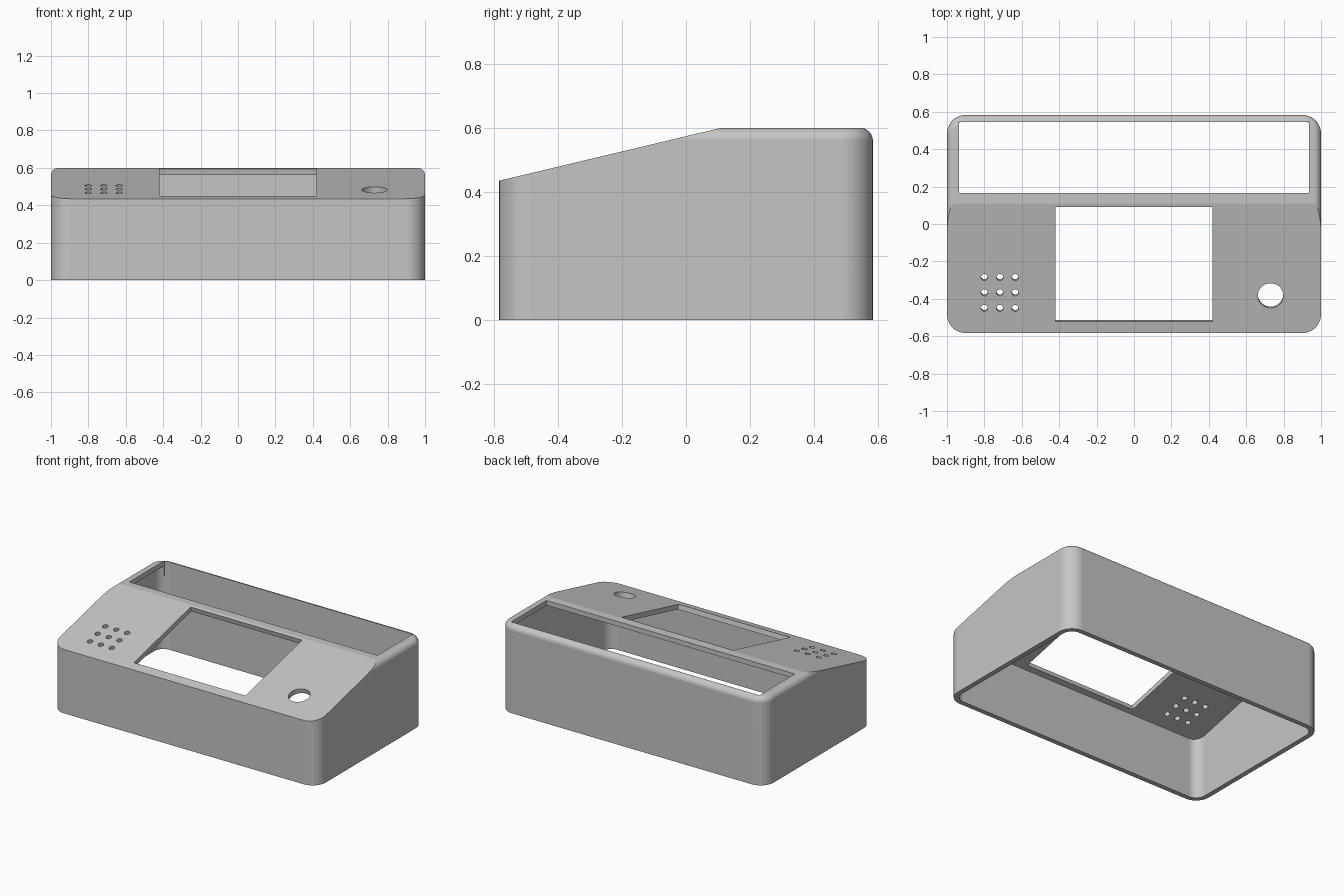
import bpy, bmesh, math
from mathutils import Vector, Matrix

cube = bpy.data.objects.get("Cube")
if cube:
    bpy.data.objects.remove(cube, do_unlink=True)

HX, HY, H = 1.0, 0.583, 0.6          # half width, half depth, height
FRONT_Z, CREST_Y = 0.435, 0.11       # sloped panel: front edge height, rear crest
WALL, CORNER, FILLET = 0.033, 0.1, 0.04
SLOPE = (H - FRONT_Z) / (CREST_Y + HY)
ANGLE = math.atan(SLOPE)
NORMAL = Vector((0, -SLOPE, 1)).normalized()

grey = bpy.data.materials.new("housing grey")
grey.use_nodes = True
grey.diffuse_color = (0.56, 0.56, 0.56, 1)
grey.node_tree.nodes["Principled BSDF"].inputs["Base Color"].default_value = (0.56, 0.56, 0.56, 1)


def make_object(name, bm):
    bmesh.ops.recalc_face_normals(bm, faces=bm.faces)
    mesh = bpy.data.meshes.new(name)
    bm.to_mesh(mesh)
    bm.free()
    mesh.materials.append(grey)
    obj = bpy.data.objects.new(name, mesh)
    bpy.context.collection.objects.link(obj)
    return obj


def rounded_ring(bm, hx, hy, r, z, seg=12):
    ring = []
    for k, (sx, sy) in enumerate([(1, 1), (-1, 1), (-1, -1), (1, -1)]):
        for i in range(seg + 1):
            a = math.pi / 2 * (k + i / seg)
            ring.append(bm.verts.new((sx * (hx - r) + r * math.cos(a),
                                      sy * (hy - r) + r * math.sin(a), z)))
    return ring


def wedge_body(name, inset, z0, fillet):
    """Rounded box, inset from the outside, with its front top sliced on the slope."""
    bm = bmesh.new()
    top = H - inset
    levels = [(0, z0)]
    if fillet:
        levels += [(fillet * (1 - math.cos(a)), top - fillet + fillet * math.sin(a))
                   for a in [math.pi / 2 * i / 8 for i in range(9)]]
    else:
        levels.append((0, top))
    rings = [rounded_ring(bm, HX - inset - d, HY - inset - d, CORNER - inset - d, z)
             for d, z in levels]
    for lo, hi in zip(rings, rings[1:]):
        for i in range(len(lo)):
            j = (i + 1) % len(lo)
            bm.faces.new((lo[i], lo[j], hi[j], hi[i]))
    bm.faces.new(rings[0][::-1])
    bm.faces.new(rings[-1])
    cut = bmesh.ops.bisect_plane(bm, geom=bm.verts[:] + bm.edges[:] + bm.faces[:], dist=1e-5,
                                 plane_co=Vector((0, CREST_Y, H)) - NORMAL * inset,
                                 plane_no=NORMAL, clear_outer=True)
    edges = [e for e in cut["geom_cut"] if isinstance(e, bmesh.types.BMEdge) and e.is_boundary]
    bmesh.ops.edgeloop_fill(bm, edges=edges)
    return make_object(name, bm)


def on_slope(x, y):
    """Frame on the sloped panel, its local z along the panel normal."""
    return (Matrix.Translation((x, y, FRONT_Z + (y + HY) * SLOPE))
            @ Matrix.Rotation(ANGLE, 4, "X"))


def add_box(bm, matrix, size):
    bmesh.ops.create_cube(bm, size=1, matrix=matrix @ Matrix.Diagonal((*size, 1)))


def add_hole(bm, x, y, r, seg):
    bmesh.ops.create_cone(bm, cap_ends=True, segments=seg, radius1=r, radius2=r,
                          depth=0.12, matrix=on_slope(x, y))


# Outer housing and the cavity that hollows it from below
housing = wedge_body("housing", 0, 0, FILLET)
cavity = wedge_body("cavity_cutter", WALL, -0.1, 0)

# Rear opening, screen window, speaker holes and knob hole
bm = bmesh.new()
add_box(bm, Matrix.Translation((0, 0.355, 0.6)), (1.87, 0.38, 0.2))
add_box(bm, on_slope(0, -0.215), (0.84, 0.61 / math.cos(ANGLE), 0.12))
for x in (-0.8, -0.717, -0.635):
    for y in (-0.285, -0.367, -0.45):
        add_hole(bm, x, y, 0.018, 20)
add_hole(bm, 0.73, -0.383, 0.068, 40)
openings = make_object("openings_cutter", bm)

# Cut the housing, then discard the cutters
bpy.ops.object.select_all(action="DESELECT")
housing.select_set(True)
bpy.context.view_layer.objects.active = housing
for cutter in (cavity, openings):
    cutter.hide_render = True
    mod = housing.modifiers.new(cutter.name, "BOOLEAN")
    mod.operation, mod.solver, mod.object = "DIFFERENCE", "EXACT", cutter
    bpy.ops.object.modifier_apply(modifier=mod.name)
    bpy.data.objects.remove(cutter, do_unlink=True)

# Smooth rounded corners while keeping the flat panels flat and crease sharp
bpy.ops.object.shade_smooth_by_angle(angle=math.radians(12))
weighted = housing.modifiers.new("weighted_normals", "WEIGHTED_NORMAL")
weighted.keep_sharp = True
